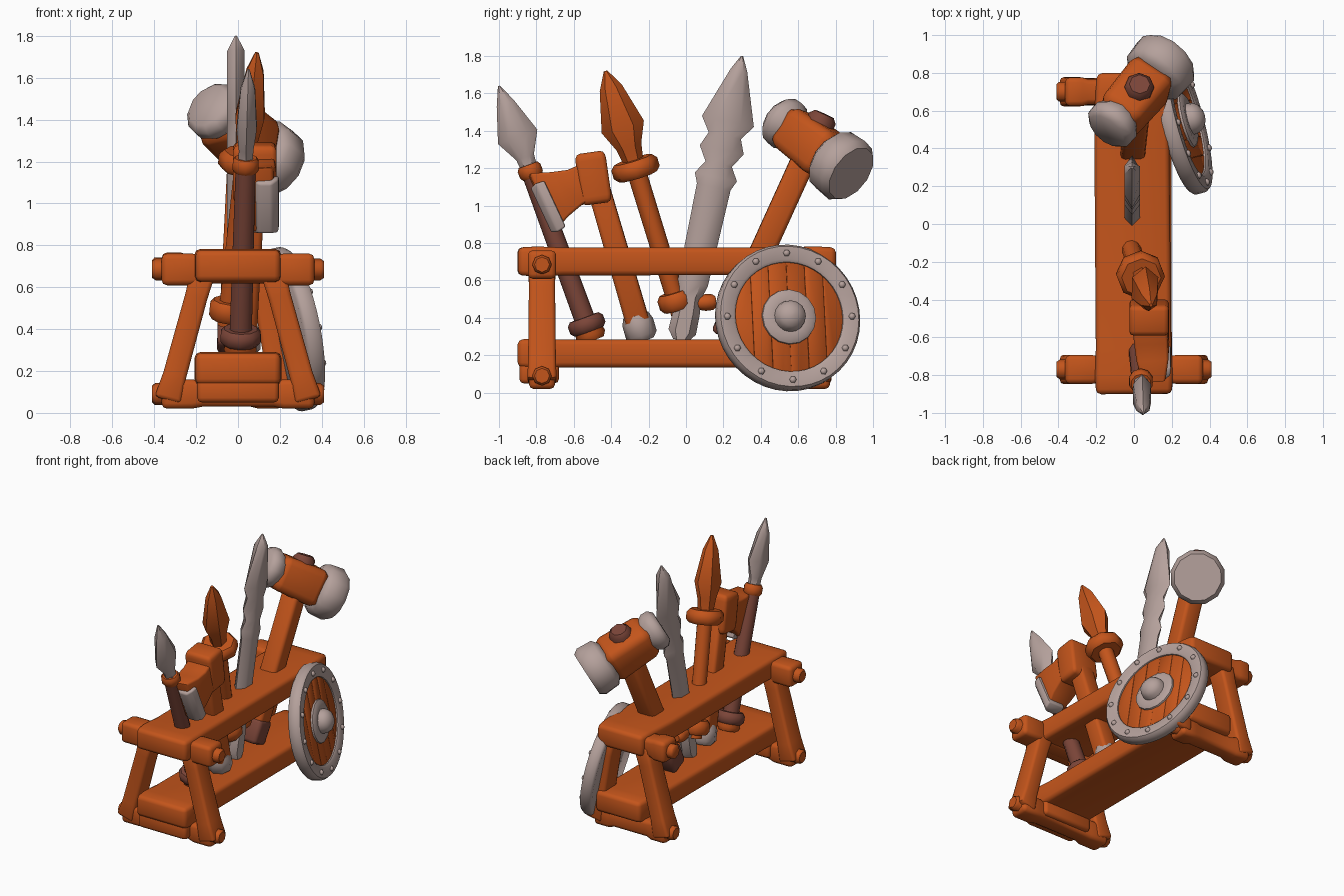
import bpy, bmesh, math
from mathutils import Vector

if "Cube" in bpy.data.objects:
    bpy.data.objects.remove(bpy.data.objects["Cube"])


def material(name, rgb):
    m = bpy.data.materials.new(name)
    m.diffuse_color = (*rgb, 1)
    m.use_nodes = True
    m.node_tree.nodes["Principled BSDF"].inputs["Base Color"].default_value = m.diffuse_color
    return m


WOOD = material("orange wood", (0.55, 0.09, 0.011))
DARK = material("dark brown wood", (0.20, 0.06, 0.04))
METAL = material("pale metal", (0.46, 0.355, 0.33))


def finish(name, bm, mat, bevel=0.0, segments=2):
    bmesh.ops.recalc_face_normals(bm, faces=bm.faces)
    bm.normal_update()
    if bevel:
        edges = [e for e in bm.edges if e.calc_face_angle(0) > 0.5]
        bmesh.ops.bevel(bm, geom=edges, offset=bevel, segments=segments,
                        profile=0.5, affect='EDGES', clamp_overlap=True)
    me = bpy.data.meshes.new(name)
    bm.to_mesh(me)
    bm.free()
    me.materials.append(mat)
    for f in me.polygons:
        f.use_smooth = True
    me.set_sharp_from_angle(angle=math.radians(48))
    ob = bpy.data.objects.new(name, me)
    bpy.context.collection.objects.link(ob)
    return ob


def loft_mesh(p, q, stations, n, up):
    """Rings along p->q; a station is (fraction, half width[, half thickness])."""
    p, q = Vector(p), Vector(q)
    d = (q - p).normalized()
    up = Vector(up)
    u = (up - d * up.dot(d)).normalized()
    v = d.cross(u)
    off, k = (math.pi / 4, math.sqrt(2)) if n == 4 else (0, 1)
    bm = bmesh.new()
    rings = []
    for st in stations:
        f, w, t = st if len(st) == 3 else (st[0], st[1], st[1])
        c = p.lerp(q, f)
        rings.append([bm.verts.new(c + u * w * k * math.cos(off + math.tau * i / n)
                                   + v * t * k * math.sin(off + math.tau * i / n))
                      for i in range(n)])
    for a, b in zip(rings, rings[1:]):
        for i in range(n):
            bm.faces.new((a[i], a[(i + 1) % n], b[(i + 1) % n], b[i]))
    bm.faces.new(rings[0])
    bm.faces.new(rings[-1])
    return bm


def loft(name, p, q, stations, mat, n=10, up=(0, 1, 0), bevel=0.0):
    return finish(name, loft_mesh(p, q, stations, n, up), mat, bevel)


def collar(name, p, q, a, b, r, mat, n=10):
    e = (b - a) * 0.25
    return loft(name, p, q, [(a, r * 0.82), (a + e, r), (b - e, r), (b, r * 0.82)], mat, n)


# long beams of the rack
BEAM = [(0, 0.2, 0.074), (0.06, 0.207, 0.08), (0.14, 0.2, 0.074),
        (0.8, 0.198, 0.074), (0.94, 0.19, 0.08), (1, 0.18, 0.074)]
loft("top_beam", (0, -0.9, 0.702), (-0.015, 0.8, 0.702), BEAM, WOOD, 4, (1, 0, 0), 0.026)
loft("bottom_beam", (0, -0.9, 0.21), (0, 0.8, 0.21), BEAM, WOOD, 4, (1, 0, 0), 0.026)
loft("front_bottom_block", (0, -0.89, 0.11), (0, -0.68, 0.11),
     [(0, 0.195, 0.06), (1, 0.195, 0.06)], WOOD, 4, (1, 0, 0), 0.022)


# end frames: crossbars with end pegs, and splayed legs
def crossbar(name, x0, x1, y, z, h):
    loft(name, (x0 + 0.045, y, z), (x1 - 0.045, y, z),
         [(0, h), (0.2, h), (0.27, h - 0.01), (0.73, h - 0.01), (0.8, h), (1, h)],
         WOOD, 4, (0, 0, 1), 0.026)
    loft(name + "_pegs", (x0, y, z), (x1, y, z), [(0, 0.04), (0.02, 0.052), (0.98, 0.052),
                                                 (1, 0.04)], WOOD, 8, (0, 0, 1))


crossbar("front_top_crossbar", -0.41, 0.41, -0.77, 0.685, 0.076)
crossbar("front_foot_bar", -0.41, 0.41, -0.77, 0.09, 0.07)
crossbar("back_top_crossbar", -0.41, 0.14, 0.70, 0.69, 0.076)
crossbar("back_foot_bar", -0.41, 0.26, 0.70, 0.09, 0.07)
for end, y in (("front", -0.77), ("back", 0.70)):
    for side, s in (("left", -1), ("right", 1)):
        inset = 0.12 if (end, side) == ("back", "right") else 0
        loft(f"{end}_{side}_leg", (s * (0.335 - inset), y, 0.06),
             (s * (0.165 - inset / 2), y, 0.68),
             [(0, 0.066, 0.078), (0.2, 0.056, 0.074), (0.8, 0.054, 0.07), (1, 0.06, 0.072)],
             WOOD, 4, (1, 0, 0), 0.02)

# front spear with brown shaft and pale blade
p, q = (0.01, -0.50, 0.28), (0.05, -1.0, 1.64)
loft("front_spear_cap", p, q, [(0, 0.065), (0.02, 0.082), (0.06, 0.07)], WOOD)
collar("front_spear_lower_ring", p, q, 0.035, 0.09, 0.1, DARK)
loft("front_spear_shaft", p, q, [(0.05, 0.056), (0.66, 0.05)], DARK)
collar("front_spear_upper_ring", p, q, 0.64, 0.69, 0.065, WOOD)
loft("front_spear_blade", p, q,
     [(0.68, 0.045, 0.04), (0.72, 0.05, 0.04), (0.80, 0.112, 0.055),
      (0.93, 0.05, 0.04), (1, 0.006, 0.006)], METAL, 6)

# axe
p, q = (0.02, -0.23, 0.28), (0.08, -0.51, 1.24)
loft("axe_handle", p, q, [(0.06, 0.064), (0.95, 0.06)], WOOD, 4, bevel=0.022)
loft("axe_pommel", p, q, [(0, 0.06), (0.03, 0.085), (0.1, 0.085), (0.14, 0.07)], METAL, 8)
loft("axe_eye_block", (0.08, -0.475, 1.01), (0.08, -0.515, 1.285),
     [(0, 0.076, 0.1), (0.15, 0.082, 0.105), (0.85, 0.082, 0.105), (1, 0.076, 0.1)],
     WOOD, 4, bevel=0.022)
p, q, up = (0.085, -0.52, 1.13), (0.11, -0.78, 1.015), (0, -0.6, 0.8)
loft("axe_blade", p, q, [(0, 0.1, 0.09), (0.3, 0.1, 0.09), (0.6, 0.125, 0.085),
                         (0.98, 0.168, 0.06)], WOOD, 4, up, 0.014)
loft("axe_cutting_edge", (0.13, -0.70, 1.01), (0.13, -0.775, 0.975),
     [(0, 0.135, 0.066), (0.6, 0.142, 0.062), (1, 0.13, 0.03)], METAL, 4, up, 0.01)

# all-wood spear
p, q = (-0.05, -0.03, 0.42), (0.09, -0.43, 1.72)
loft("wood_spear_shaft", p, q, [(0, 0.05), (0.62, 0.052)], WOOD)
collar("wood_spear_lower_ring", p, q, 0.02, 0.09, 0.098, WOOD)
collar("wood_spear_upper_ring", p, q, 0.565, 0.635, 0.128, WOOD, 8)
loft("wood_spear_head", p, q,
     [(0.61, 0.05, 0.05), (0.69, 0.07, 0.06), (0.77, 0.118, 0.08),
      (0.93, 0.062, 0.048), (1, 0.01, 0.01)], WOOD, 6)

# jagged sword standing on its end
p, q = (-0.01, -0.03, 0.28), (-0.01, 0.3, 1.8)
widths = [(0, 0.04), (0.03, 0.075), (0.1, 0.072), (0.15, 0.06), (0.2, 0.082), (0.54, 0.092),
          (0.575, 0.115), (0.62, 0.072), (0.67, 0.12), (0.72, 0.088), (0.77, 0.142),
          (0.95, 0.045)]
loft("jagged_sword", p, q, [(f, w, 0.048) for f, w in widths] + [(1, 0.006, 0.006)], METAL, 6)
loft("sword_guard_peg", (-0.03, 0.05, 0.48), (-0.03, 0.16, 0.485),
     [(0, 0.035), (0.5, 0.045), (0.85, 0.042), (1, 0.028)], WOOD, 8, (0, 0, 1))

# hammer
p, q = (-0.03, 0.2, 0.3), (0.03, 0.74, 1.49)
loft("hammer_handle", p, q, [(0.1, 0.066), (0.95, 0.066)], WOOD, 4, bevel=0.024)
loft("hammer_handle_end", p, q, [(0, 0.07), (0.13, 0.074)], DARK, 4, bevel=0.024)
loft("hammer_handle_knob", p, q, [(0.9, 0.078), (0.98, 0.078), (1, 0.055)], DARK, 8)
hd = Vector(q) - Vector(p)
p, q = (-0.145, 0.492, 1.467), (0.187, 0.883, 1.172)
loft("hammer_block", p, q, [(0.14, 0.11), (0.24, 0.122), (0.66, 0.13), (0.76, 0.12)],
     WOOD, 4, hd, 0.05)
loft("hammer_small_face", p, q, [(0, 0.11), (0.05, 0.14), (0.13, 0.142), (0.21, 0.11)],
     METAL, 12, hd)
loft("hammer_large_face", p, q, [(0.7, 0.135), (0.76, 0.178), (0.94, 0.185), (1, 0.16)],
     METAL, 12, hd)

# round shield leaning on the right side, turned slightly to the back
tilt, yaw = math.radians(11), math.radians(15)
c = Vector((0.214, 0.533, 0.392))
nrm = Vector((math.cos(tilt) * math.cos(yaw), math.cos(tilt) * math.sin(yaw), math.sin(tilt)))
side = Vector((-math.sin(yaw), math.cos(yaw), 0))
rise = nrm.cross(side)
loft("shield_rim", c, c + nrm, [(0, 0.38), (0.015, 0.395), (0.065, 0.395), (0.085, 0.382),
                                (0.085, 0.312), (0.075, 0.298), (0.045, 0.295)], METAL, 40)
count, r = 6, 0.3
for i in range(count):
    bm = loft_mesh(c, c + nrm, [(0.03, r), (0.066, r)], 40, side)
    for k, sgn in ((i, -1), (i + 1, 1)):
        co = c + side * (r * (2 * k / count - 1))
        if 0 < k < count:
            bmesh.ops.bisect_plane(bm, geom=bm.verts[:] + bm.edges[:] + bm.faces[:],
                                   plane_co=co, plane_no=side * sgn, clear_outer=True)
            bmesh.ops.holes_fill(bm, edges=[e for e in bm.edges if e.is_boundary])
    finish(f"shield_plank_{i + 1}", bm, WOOD, 0.003, 1)
loft("shield_boss", c, c + nrm,
     [(0.05, 0.152), (0.078, 0.148), (0.092, 0.125), (0.09, 0.085), (0.12, 0.08),
      (0.145, 0.065), (0.162, 0.035), (0.168, 0.008)], METAL, 16)
for i in range(12):
    a = math.tau * i / 12
    b = c + (side * math.cos(a) + rise * math.sin(a)) * 0.345
    loft(f"shield_rivet_{i + 1}", b, b + nrm, [(0.075, 0.02), (0.093, 0.018), (0.101, 0.009)],
         METAL, 6)
